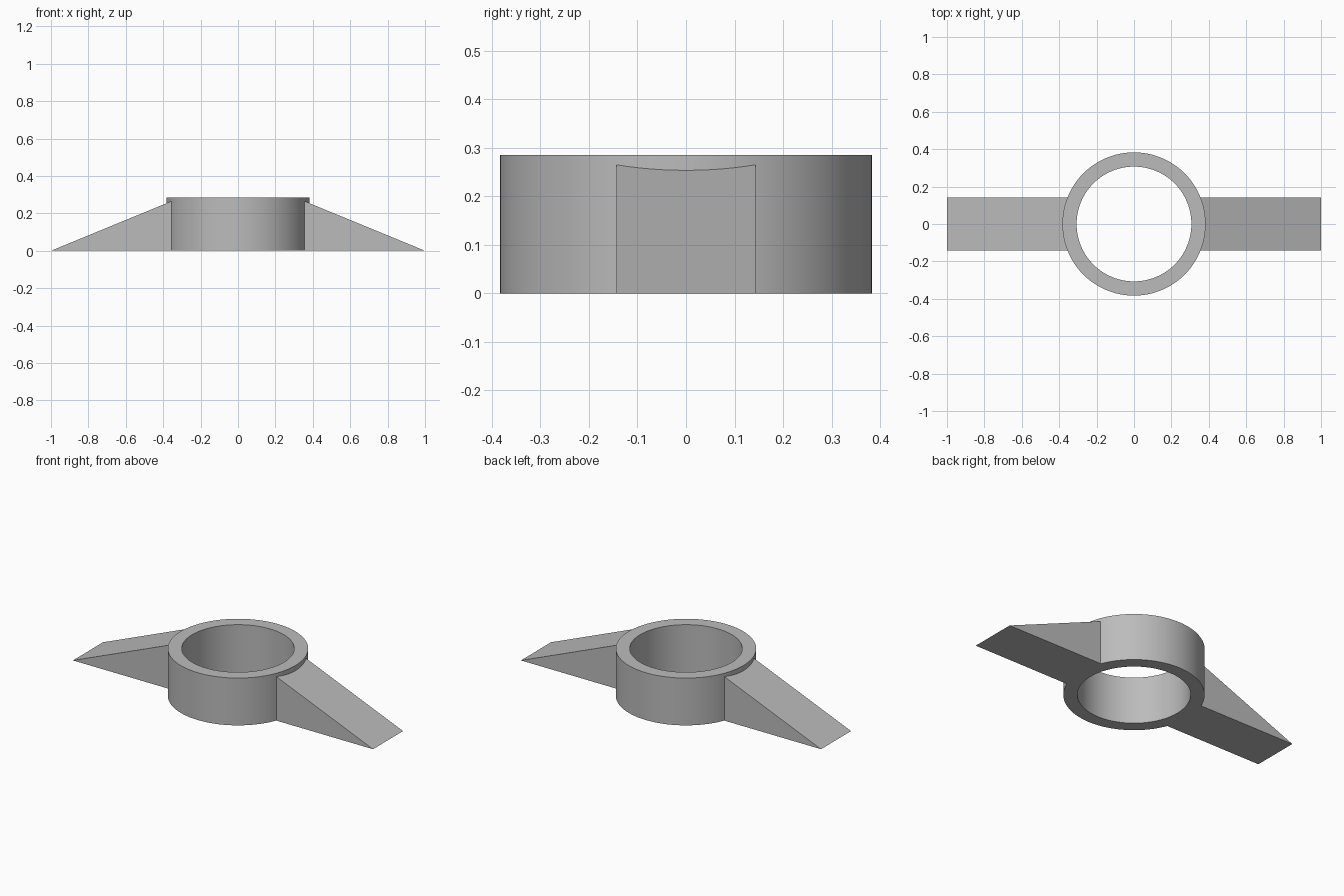
import bpy, bmesh
from math import cos, sin, pi, asin, radians

OUTER, INNER, HEIGHT = 0.383, 0.307, 0.285
HALF_WIDTH, SLOPE = 0.143, 0.411
SEGMENTS = 96

cube = bpy.data.objects.get("Cube")
if cube:
    bpy.data.objects.remove(cube, do_unlink=True)

grey = bpy.data.materials.new("plain grey")
grey.use_nodes = True
colour = (0.5, 0.5, 0.5, 1)
grey.diffuse_color = colour
grey.node_tree.nodes["Principled BSDF"].inputs["Base Color"].default_value = colour


def finish(name, bm):
    bmesh.ops.recalc_face_normals(bm, faces=bm.faces)
    mesh = bpy.data.meshes.new(name)
    bm.to_mesh(mesh)
    bm.free()
    mesh.materials.append(grey)
    obj = bpy.data.objects.new(name, mesh)
    bpy.context.collection.objects.link(obj)
    bpy.ops.object.select_all(action="DESELECT")
    obj.select_set(True)
    bpy.context.view_layer.objects.active = obj
    bpy.ops.object.shade_smooth_by_angle(angle=radians(30))


# Collar: a rectangular section swept around the vertical axis
bm = bmesh.new()
section = [(INNER, 0), (OUTER, 0), (OUTER, HEIGHT), (INNER, HEIGHT)]
loops = []
for i in range(SEGMENTS):
    a = 2 * pi * i / SEGMENTS
    loops.append([bm.verts.new((r * cos(a), r * sin(a), z)) for r, z in section])
for i, loop in enumerate(loops):
    following = loops[(i + 1) % SEGMENTS]
    for j in range(4):
        k = (j + 1) % 4
        bm.faces.new((loop[j], following[j], following[k], loop[k]))
finish("collar", bm)


# Wings: wedges whose curved root sits against the collar
def wing(name, side):
    bm = bmesh.new()
    spread = asin(HALF_WIDTH / OUTER)
    steps = 12
    low, high = [], []
    for i in range(steps + 1):
        a = spread * (2 * i / steps - 1)
        x, y = OUTER * cos(a), OUTER * sin(a)
        low.append(bm.verts.new((side * x, y, 0)))
        high.append(bm.verts.new((side * x, y, SLOPE * (1 - x))))
    tip = [bm.verts.new((side, y, 0)) for y in (HALF_WIDTH, -HALF_WIDTH)]
    bm.faces.new(high + tip)
    bm.faces.new(low + tip)
    bm.faces.new((low[-1], high[-1], tip[0]))
    bm.faces.new((low[0], high[0], tip[1]))
    for i in range(steps):
        bm.faces.new((low[i], low[i + 1], high[i + 1], high[i]))
    finish(name, bm)


wing("left_wing", 1)
wing("right_wing", -1)
